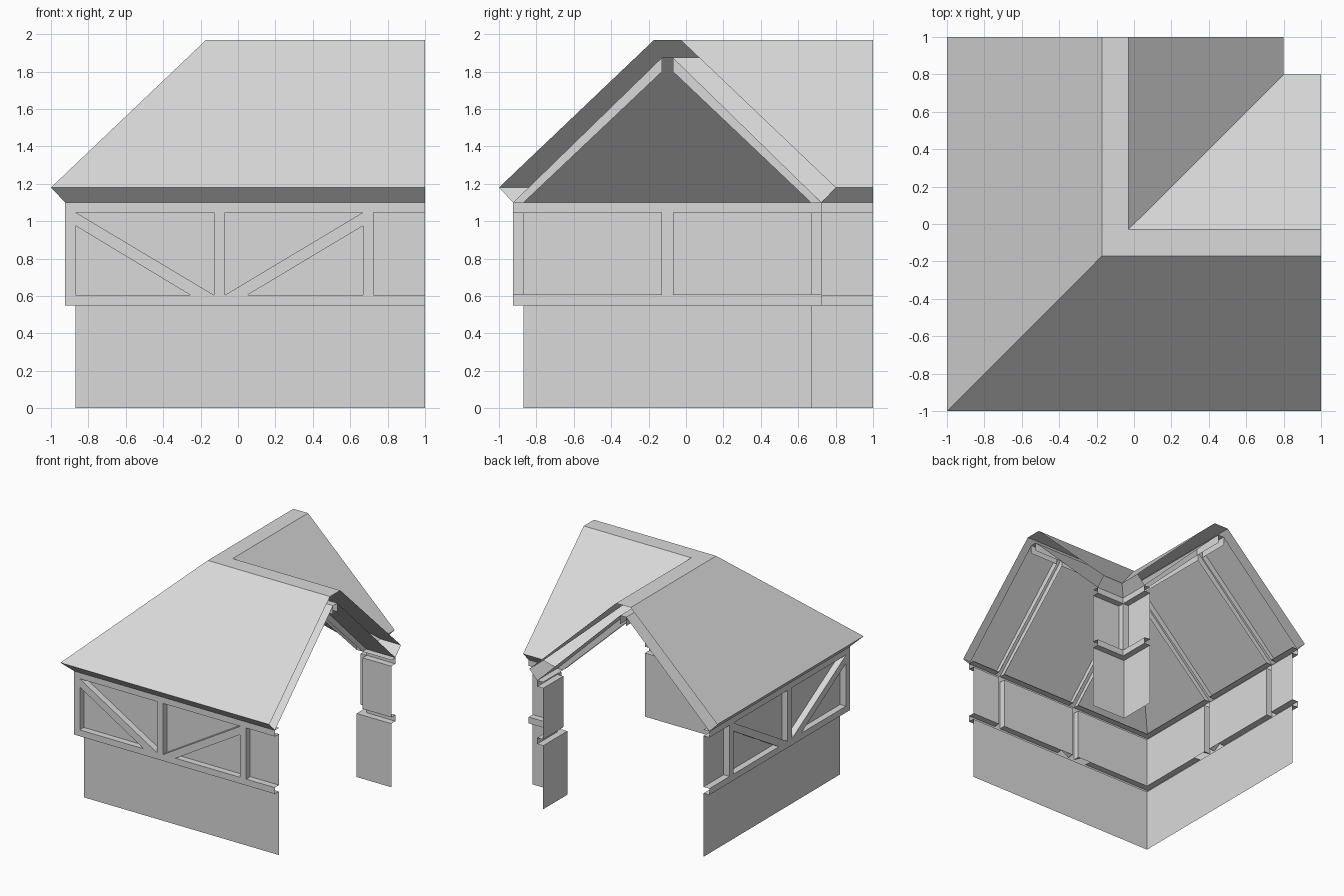
import bpy
import bmesh

cube = bpy.data.objects.get("Cube")
if cube:
    bpy.data.objects.remove(cube, do_unlink=True)

# One flat colour for the whole building
grey = bpy.data.materials.new("light_grey")
grey.use_nodes = True
COLOUR = (0.7, 0.7, 0.7, 1)
grey.diffuse_color = COLOUR
grey.node_tree.nodes["Principled BSDF"].inputs["Base Color"].default_value = COLOUR

# Cross-section offsets: u runs across a wing, t along it, z up
OUT, OUT_BEAM = -0.868, -0.924     # outer wall panel and timber face
INN, INN_BEAM = 0.668, 0.724       # inner wall panel and timber face
SILL, SILL_TOP = 0.55, 0.605
PLATE, PLATE_TOP = 1.047, 1.10
RIDGE_A, RIDGE_B = -0.128, -0.07   # ridge beam sides
RIDGE_LOW, CEIL_TOP = 1.80, 1.875
FOOT_A, FOOT_B, BRACE_LOW = -0.255, 0.05, 0.975
CORNER, END = -2, 1                # mitre at the diagonal, open wing end

ALL = [(CORNER, END)]
BAYS = [(CORNER, RIDGE_A), (RIDGE_B, INN), (INN_BEAM, END)]
SILL_BAYS = [(CORNER, FOOT_A), (FOOT_B, INN), (INN_BEAM, END)]
INNER_BAYS = [(CORNER, INN), (INN_BEAM, END)]
INNER_WALL = [(INN_BEAM, END)]
POSTS = [(RIDGE_A, RIDGE_B), (INN, INN_BEAM)]


class Part:
    """Collects faces for one wing and repeats them across the diagonal."""

    def __init__(self, name):
        self.name, self.bm = name, bmesh.new()

    def face(self, pts):
        a = [self.bm.verts.new((t, u, z)) for t, u, z in pts]
        b = [self.bm.verts.new((u, t, z)) for t, u, z in reversed(pts)]
        self.bm.faces.new(a)
        self.bm.faces.new(b)

    def sweep(self, profile, spans):
        # Extrude a profile along the wing, mitred where it meets the other wing
        for (u0, z0), (u1, z1) in zip(profile, profile[1:]):
            for s, e in spans:
                self.face([(max(s, u0), u0, z0), (max(e, u0), u0, z0),
                           (max(e, u1), u1, z1), (max(s, u1), u1, z1)])

    def cross(self, t, section, flip=False):
        # Flat face across the wing at t
        pts = [(t, u, z) for u, z in section]
        self.face(pts[::-1] if flip else pts)

    def finish(self):
        bmesh.ops.remove_doubles(self.bm, verts=self.bm.verts, dist=0.0005)
        bmesh.ops.dissolve_degenerate(self.bm, edges=self.bm.edges, dist=0.0005)
        mesh = bpy.data.meshes.new(self.name)
        self.bm.to_mesh(mesh)
        self.bm.free()
        mesh.materials.append(grey)
        bpy.context.collection.objects.link(bpy.data.objects.new(self.name, mesh))


# Ground floor walls
p = Part("lower_walls")
p.sweep([(OUT, 0), (OUT, SILL)], ALL)
p.sweep([(INN, SILL), (INN, 0)], ALL)
p.finish()

# Recessed upper wall panels
p = Part("wall_panels")
p.sweep([(OUT, SILL_TOP), (OUT, PLATE)], BAYS)
p.sweep([(INN, PLATE), (INN, SILL_TOP)], INNER_WALL)
p.finish()

# Sill beam, hollow behind and open above into posts and braces
p = Part("sill_beams")
p.sweep([(OUT, SILL), (OUT_BEAM, SILL), (OUT_BEAM, SILL_TOP)], ALL)
p.sweep([(OUT_BEAM, SILL_TOP), (OUT, SILL_TOP)], SILL_BAYS)
p.sweep([(INN, SILL_TOP), (INN_BEAM, SILL_TOP)], INNER_WALL)
p.sweep([(INN_BEAM, SILL_TOP), (INN_BEAM, SILL), (INN, SILL)], ALL)
p.finish()

# Top plate, hollow behind and open below into the posts
p = Part("plate_beams")
p.sweep([(OUT, PLATE), (OUT_BEAM, PLATE)], BAYS)
p.sweep([(OUT_BEAM, PLATE), (OUT_BEAM, PLATE_TOP)], ALL)
p.sweep([(OUT_BEAM, PLATE_TOP), (OUT, PLATE_TOP)], BAYS)
p.sweep([(INN, PLATE_TOP), (INN_BEAM, PLATE_TOP), (INN_BEAM, PLATE), (INN, PLATE)],
        INNER_WALL)
p.finish()

# Posts, hollow behind
p = Part("posts")
side = [(OUT_BEAM, SILL_TOP), (OUT, SILL_TOP), (OUT, PLATE), (OUT_BEAM, PLATE)]
p.sweep([(OUT_BEAM, SILL_TOP), (OUT_BEAM, PLATE)], [(CORNER, OUT)] + POSTS)
p.cross(OUT, side)
for s, e in POSTS:
    p.cross(s, side, True)
    p.cross(e, side)
p.cross(INN_BEAM, [(INN, SILL_TOP), (INN_BEAM, SILL_TOP), (INN_BEAM, PLATE), (INN, PLATE)])
p.finish()

# Diagonal braces on the two closed bays
p = Part("braces")
for shape in ([(OUT, BRACE_LOW), (FOOT_A, SILL_TOP), (RIDGE_A, SILL_TOP), (OUT, PLATE)],
              [(RIDGE_B, SILL_TOP), (FOOT_B, SILL_TOP), (INN, BRACE_LOW), (INN, PLATE)]):
    p.face([(t, OUT_BEAM, z) for t, z in shape])
    for (t0, z0), (t1, z1) in zip(shape, shape[1:] + shape[:1]):
        if t0 != t1 and z0 != z1:
            p.face([(t0, OUT_BEAM, z0), (t0, OUT, z0), (t1, OUT, z1), (t1, OUT_BEAM, z1)])
p.finish()

# Continuous ceiling under the roof
p = Part("ceiling")
p.sweep([(INN_BEAM, PLATE_TOP), (RIDGE_B, CEIL_TOP), (RIDGE_A, CEIL_TOP),
         (OUT_BEAM, PLATE_TOP)], ALL)
p.finish()

# Rafter sides hanging below the ceiling
p = Part("rafters")
outer = [(OUT_BEAM, PLATE_TOP), (OUT, PLATE_TOP), (RIDGE_A, RIDGE_LOW), (RIDGE_A, CEIL_TOP)]
inner = [(INN, PLATE_TOP), (INN_BEAM, PLATE_TOP), (RIDGE_B, CEIL_TOP), (RIDGE_B, RIDGE_LOW)]
for s, e in POSTS:
    p.cross(s, outer, True)
    p.cross(e, outer)
for t in POSTS[1]:
    p.cross(t, inner, t == INN)
p.finish()

# Ridge beam sides
p = Part("ridge_beam")
p.sweep([(RIDGE_A, CEIL_TOP), (RIDGE_A, RIDGE_LOW)], BAYS)
p.sweep([(RIDGE_B, RIDGE_LOW), (RIDGE_B, CEIL_TOP)], INNER_BAYS)
p.finish()

# Outer roof with flat ridge and angled eaves
p = Part("roof")
p.sweep([(OUT_BEAM, PLATE_TOP), (-1, 1.18), (-0.17, 1.97), (-0.03, 1.97),
         (0.8, 1.18), (INN_BEAM, PLATE_TOP)], ALL)
p.finish()
